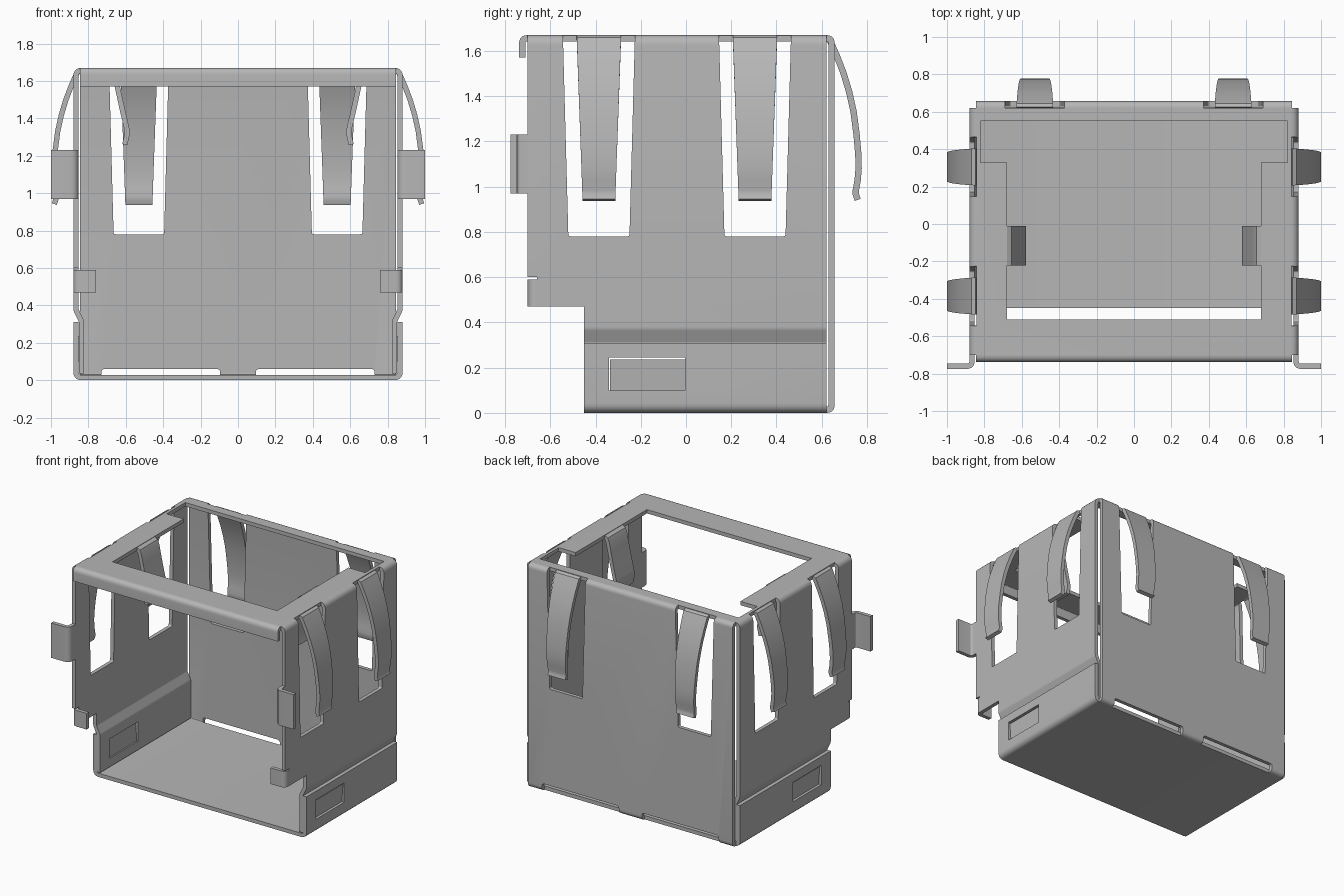
import bpy, bmesh, math
from mathutils import Vector

if "Cube" in bpy.data.objects:
    bpy.data.objects.remove(bpy.data.objects["Cube"])

T = 0.028                 # sheet thickness
SIDE, BACK = 0.866, 0.643  # centre planes of the side and back walls
TOP = 1.656               # centre plane of the top

steel = bpy.data.materials.new("grey steel")
steel.use_nodes = True
steel.diffuse_color = (0.47, 0.47, 0.47, 1)
steel.node_tree.nodes["Principled BSDF"].inputs["Base Color"].default_value = (0.47, 0.47, 0.47, 1)

# Profile points (p, q) are extruded by w along the named axis
PLACE = {"x": lambda p, q, w: (w, p, q),
         "y": lambda p, q, w: (p, w, q),
         "z": lambda p, q, w: (p, q, w)}


def finish(name, bm):
    bmesh.ops.recalc_face_normals(bm, faces=bm.faces)
    mesh = bpy.data.meshes.new(name)
    bm.to_mesh(mesh)
    bm.free()
    mesh.materials.append(steel)
    ob = bpy.data.objects.new(name, mesh)
    bpy.context.collection.objects.link(ob)
    return ob


def rounded(points, r, closed=False):
    """Replace the corners of a path with short curves."""
    pts = [Vector(p) for p in points]
    out = []
    for i, p in enumerate(pts):
        if not closed and i in (0, len(pts) - 1):
            out.append(p)
            continue
        a = (pts[i - 1] - p).normalized()
        b = (pts[(i + 1) % len(pts)] - p).normalized()
        d = r * math.tan((math.pi - a.angle(b)) / 2)
        for k in range(6):
            t = k / 5
            out.append(p + a * d * (1 - t) ** 2 + b * d * t ** 2)
    return out


def sheet(name, path, axis, lo, hi, narrow=0):
    """Sheet metal strip following a path, optionally narrowing downward."""
    pts = [Vector(p) for p in path]
    bm = bmesh.new()
    rings = []
    for i, p in enumerate(pts):
        before = (p - pts[i - 1]).normalized() if i else None
        after = (pts[i + 1] - p).normalized() if i < len(pts) - 1 else None
        before, after = before or after, after or before
        tan = (before + after).normalized()
        n = Vector((-tan.y, tan.x)) * (T / 2 / max(0.5, tan.dot(after)))
        cut = narrow * (TOP - p.y)
        rings.append([bm.verts.new(PLACE[axis](*(p + n * s), w)) for s, w in
                      ((1, lo + cut), (1, hi - cut), (-1, hi - cut), (-1, lo + cut))])
    for a, b in zip(rings, rings[1:]):
        for k in range(4):
            m = (k + 1) % 4
            bm.faces.new((a[k], a[m], b[m], b[k]))
    bm.faces.new(rings[0])
    bm.faces.new(rings[-1])
    return finish(name, bm)


def cut(ob, poly, axis, lo, hi, r=0.0):
    """Cut a prism with the given outline out of an object."""
    pts = rounded(poly, r, True) if r else [Vector(p) for p in poly]
    bm = bmesh.new()
    ends = [[bm.verts.new(PLACE[axis](p.x, p.y, w)) for p in pts] for w in (lo, hi)]
    for i in range(len(pts)):
        bm.faces.new((ends[0][i - 1], ends[0][i], ends[1][i], ends[1][i - 1]))
    for end in ends:
        bm.faces.new(end)
    cutter = finish("cutter", bm)
    cutter.hide_render = True
    mod = ob.modifiers.new("cut", "BOOLEAN")
    mod.operation, mod.solver, mod.object = "DIFFERENCE", "EXACT", cutter
    bpy.context.view_layer.objects.active = ob
    bpy.ops.object.modifier_apply(modifier=mod.name)
    bpy.data.objects.remove(cutter)


def box(a, b, c, d):
    return [(a, c), (b, c), (b, d), (a, d)]


def mirrored(half):
    return half + [(-p, q) for p, q in reversed(half)]


def window(c):
    return [(c - 0.135, 0.78), (c + 0.135, 0.78), (c + 0.16, 1.7), (c - 0.16, 1.7)]


# Top and side walls in one bent sheet, stepping inward near the bottom
shell = sheet("top_and_side_walls", rounded(mirrored(
    [(0.837, 0.035), (0.837, 0.315), (SIDE, 0.375), (SIDE, TOP)]), 0.03), "y", -0.70, 0.62)
cut(shell, box(-1, -0.45, -0.2, 0.47), "x", -1.2, 1.2)
cut(shell, box(-1, -0.658, 0.4, 0.60), "x", -1.2, 1.2)
cut(shell, mirrored([(0.68, -0.51), (0.68, 0.33), (0.82, 0.33), (0.82, 0.55)]), "z", 1.5, 1.8)

# Floor with upturned outer flanges
floor = sheet("floor_and_flanges", rounded(mirrored(
    [(SIDE, 0.31), (SIDE, 0.014)]), 0.03), "y", -0.45, 0.62)

# Back wall, bent over at the top and bottom
back = sheet("back_wall", rounded(
    [(0.62, TOP), (BACK, TOP), (BACK, 0.014), (0.62, 0.014)], 0.022), "x", -0.845, 0.845)

# Front lip
sheet("front_lip", rounded([(-0.70, TOP), (-0.724, TOP), (-0.724, 1.57)], 0.023), "x", -0.845, 0.845)

# Outline of the bowed springs: distance out from the wall, height
BOW = [(-0.024, TOP), (-0.008, 1.648), (0.003, 1.625), (0.025, 1.575), (0.054, 1.5),
       (0.078, 1.42), (0.098, 1.33), (0.111, 1.23), (0.119, 1.14), (0.12, 1.08),
       (0.116, 1.03), (0.108, 0.985), (0.108, 0.965), (0.116, 0.942)]

for s, side in ((1, "left"), (-1, "right")):
    lo, hi = sorted((s * 0.843, s * 1.2))

    # Side springs in their windows
    for c, place in ((-0.385, "front"), (0.305, "rear")):
        cut(shell, window(c), "x", lo, hi, 0.012)
        sheet(f"{side}_{place}_spring", [(s * (SIDE + d), z) for d, z in BOW],
              "y", c - 0.098, c + 0.098, 0.036)

    # Back spring in its window
    cut(back, window(s * 0.53), "y", 0.5, 0.8, 0.012)
    sheet(f"back_{side}_spring", [(BACK + d, z) for d, z in BOW],
          "x", s * 0.53 - 0.098, s * 0.53 + 0.098, 0.036)

    # Slot along the bottom bend
    a, b = sorted((s * 0.095, s * 0.73))
    cut(back, box(a, b, -0.1, 0.06), "y", 0.625, 0.8, 0.02)

    # Latch window through flange and wall, with its tilted tab
    lo, hi = sorted((s * 0.8, s * 1.0))
    for ob in (shell, floor):
        cut(ob, box(-0.34, -0.005, 0.10, 0.245), "x", lo, hi)
    sheet(f"{side}_latch_tab", [(s * 0.846, 0.10), (s * 0.856, 0.236)], "y", -0.335, -0.005)

    # Inner contact spring hanging from the top opening
    sheet(f"{side}_inner_spring", [(s * x, z) for x, z in (
        (0.685, TOP), (0.665, 1.645), (0.655, 1.62), (0.643, 1.56), (0.617, 1.44),
        (0.598, 1.36), (0.592, 1.33), (0.594, 1.31), (0.605, 1.26))], "y", -0.222, -0.012)

    # Outward grounding tab and inward hook on the front edge
    sheet(f"{side}_outer_tab", rounded(
        [(s * SIDE, -0.70), (s * SIDE, -0.761), (s * 1.0, -0.761)], 0.03), "z", 0.97, 1.23)
    sheet(f"{side}_front_hook", rounded(
        [(s * SIDE, -0.658), (s * SIDE, -0.686), (s * 0.76, -0.686)], 0.024), "z", 0.47, 0.59)

# Smooth the bends, keep the cut edges sharp
bpy.ops.object.select_all(action="DESELECT")
for ob in bpy.context.collection.objects:
    if ob.type == "MESH" and steel.name in ob.data.materials:
        ob.select_set(True)
        bpy.context.view_layer.objects.active = ob
bpy.ops.object.shade_smooth_by_angle(angle=math.radians(32))
